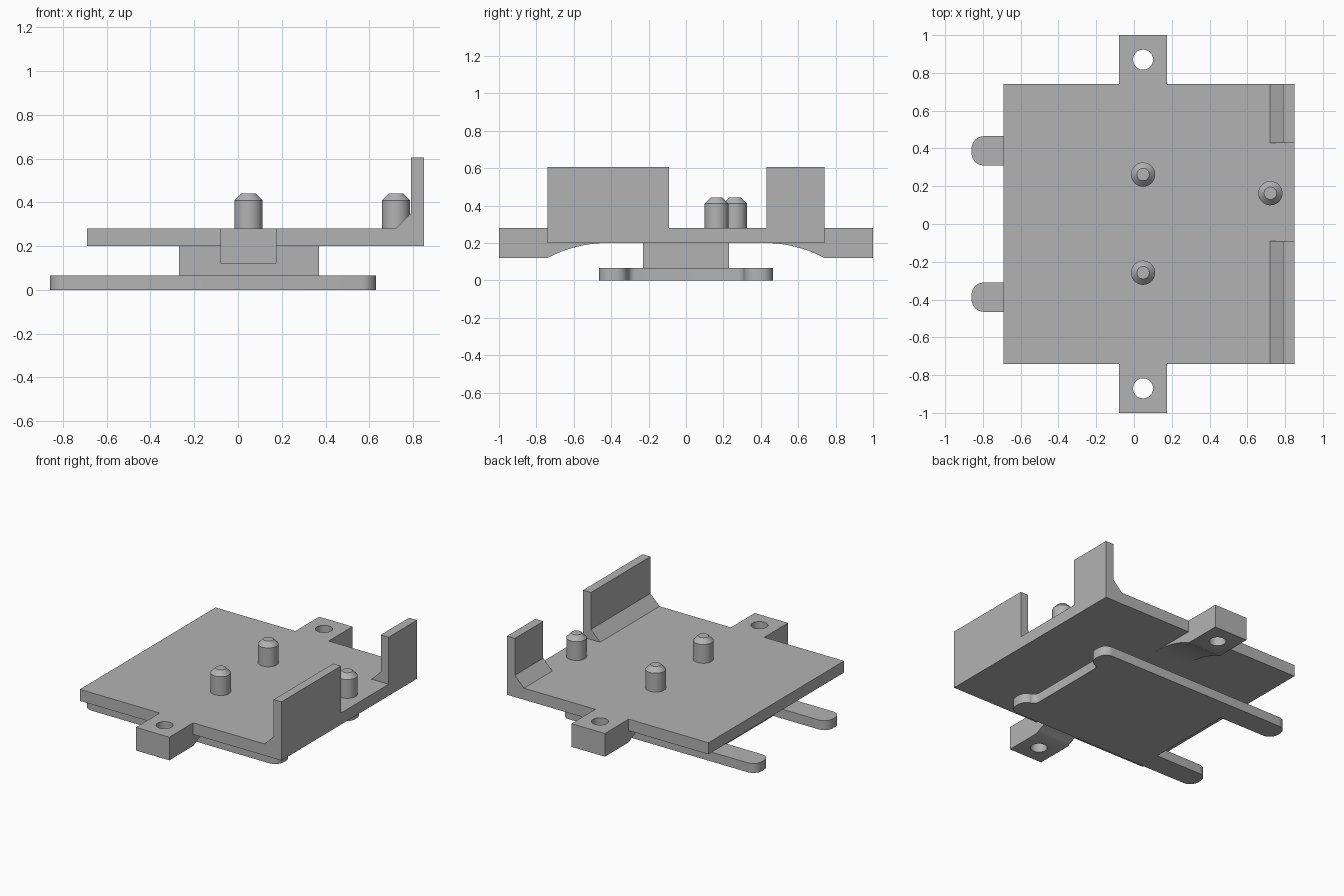
import bpy, bmesh, math
from mathutils import Vector

if "Cube" in bpy.data.objects:
    bpy.data.objects.remove(bpy.data.objects["Cube"], do_unlink=True)

grey = bpy.data.materials.new("plain grey")
grey.use_nodes = True
grey.diffuse_color = (0.45, 0.45, 0.45, 1)
grey.node_tree.nodes["Principled BSDF"].inputs["Base Color"].default_value = grey.diffuse_color


def make_object(name, bm):
    bmesh.ops.recalc_face_normals(bm, faces=bm.faces)
    mesh = bpy.data.meshes.new(name)
    bm.to_mesh(mesh)
    bm.free()
    mesh.materials.append(grey)
    obj = bpy.data.objects.new(name, mesh)
    bpy.context.collection.objects.link(obj)
    smooth(obj)
    return obj


def smooth(obj):
    obj.data.shade_smooth()
    obj.data.set_sharp_from_angle(angle=math.radians(30))


def extrude(name, points, axis, low, high):
    """Extrude a 2D profile along one axis; the other two axes keep x, y, z order."""
    bm = bmesh.new()
    verts = []
    for p in points:
        co = list(p)
        co.insert(axis, low)
        verts.append(bm.verts.new(co))
    face = bm.faces.new(verts)
    moved = bmesh.ops.extrude_face_region(bm, geom=[face])["geom"]
    shift = Vector((0, 0, 0))
    shift[axis] = high - low
    bmesh.ops.translate(bm, vec=shift, verts=[v for v in moved if isinstance(v, bmesh.types.BMVert)])
    return make_object(name, bm)


def box(name, x, y, z):
    return extrude(name, [(x[0], y[0]), (x[1], y[0]), (x[1], y[1]), (x[0], y[1])], 2, *z)


def cone(bm, x, y, r1, r2, z1, z2):
    made = bmesh.ops.create_cone(bm, cap_ends=True, segments=40, radius1=r1, radius2=r2, depth=z2 - z1)
    bmesh.ops.translate(bm, vec=(x, y, (z1 + z2) / 2), verts=made["verts"])


def rounded(corners, steps=8):
    """Round right-angled corners given as (x, y, radius)."""
    out = []
    for i, (x, y, r) in enumerate(corners):
        p = Vector((x, y))
        if r == 0:
            out.append(p)
            continue
        a = (Vector(corners[i - 1][:2]) - p).normalized() * r
        b = (Vector(corners[(i + 1) % len(corners)][:2]) - p).normalized() * r
        for k in range(steps + 1):
            t = k / steps * math.pi / 2
            out.append(p + a + b - b * math.cos(t) - a * math.sin(t))
    return out


# Main plate and the riser under it
box("main_plate", (-0.69, 0.85), (-0.74, 0.74), (0.2, 0.28))
box("riser", (-0.27, 0.37), (-0.23, 0.23), (0.065, 0.2))

# Base plate with two long fingers and two short ears
half = [(0.55, 0.31, 0.04), (0.63, 0.31, 0.065), (0.63, 0.465, 0.065),
        (-0.86, 0.465, 0.065), (-0.86, 0.31, 0.065), (-0.45, 0.31, 0)]
outline = half + [(x, -y, r) for x, y, r in reversed(half)]
extrude("base_plate", rounded(outline), 2, 0, 0.065)

# Side walls with a sloped foot
wall = [(0.72, 0.28), (0.85, 0.28), (0.85, 0.605), (0.79, 0.605), (0.79, 0.35)]
extrude("back_wall", wall, 1, 0.43, 0.74)
extrude("front_wall", wall, 1, -0.74, -0.09)

# Mounting tabs: drilled block with a curved brace under the plate
reach, drop = 0.32, 0.08
radius = (reach ** 2 + drop ** 2) / (2 * drop)
arc = []
for k in range(13):
    d = reach * (1 - k / 12)
    arc.append((0.42 + d, 0.2 - radius + math.sqrt(radius ** 2 - d ** 2)))
profile = [(0.74, 0.28), (1, 0.28), (1, 0.12)] + arc + [(0.74, 0.2)]
for name, side in (("back_tab", 1), ("front_tab", -1)):
    tab = extrude(name, [(y * side, z) for y, z in profile], 0, -0.08, 0.175)
    bm = bmesh.new()
    cone(bm, 0.048, side * 0.87, 0.053, 0.053, 0, 0.5)
    cutter = make_object("hole_cutter", bm)
    cutter.hide_render = True
    cut = tab.modifiers.new("hole", "BOOLEAN")
    cut.operation = "DIFFERENCE"
    cut.solver = "EXACT"
    cut.object = cutter
    bpy.context.view_layer.objects.active = tab
    bpy.ops.object.modifier_apply(modifier=cut.name)
    bpy.data.objects.remove(cutter, do_unlink=True)
    smooth(tab)

# Locating pins with chamfered tips
for name, x, y in (("back_pin", 0.048, 0.262), ("front_pin", 0.048, -0.258), ("side_pin", 0.722, 0.163)):
    bm = bmesh.new()
    cone(bm, x, y, 0.064, 0.064, 0.28, 0.41)
    cone(bm, x, y, 0.064, 0.033, 0.41, 0.442)
    bmesh.ops.remove_doubles(bm, verts=bm.verts, dist=0.0005)
    inner = [f for f in bm.faces if len(f.verts) > 4 and abs(f.calc_center_median().z - 0.41) < 0.001]
    bmesh.ops.delete(bm, geom=inner, context="FACES_ONLY")
    make_object(name, bm)
